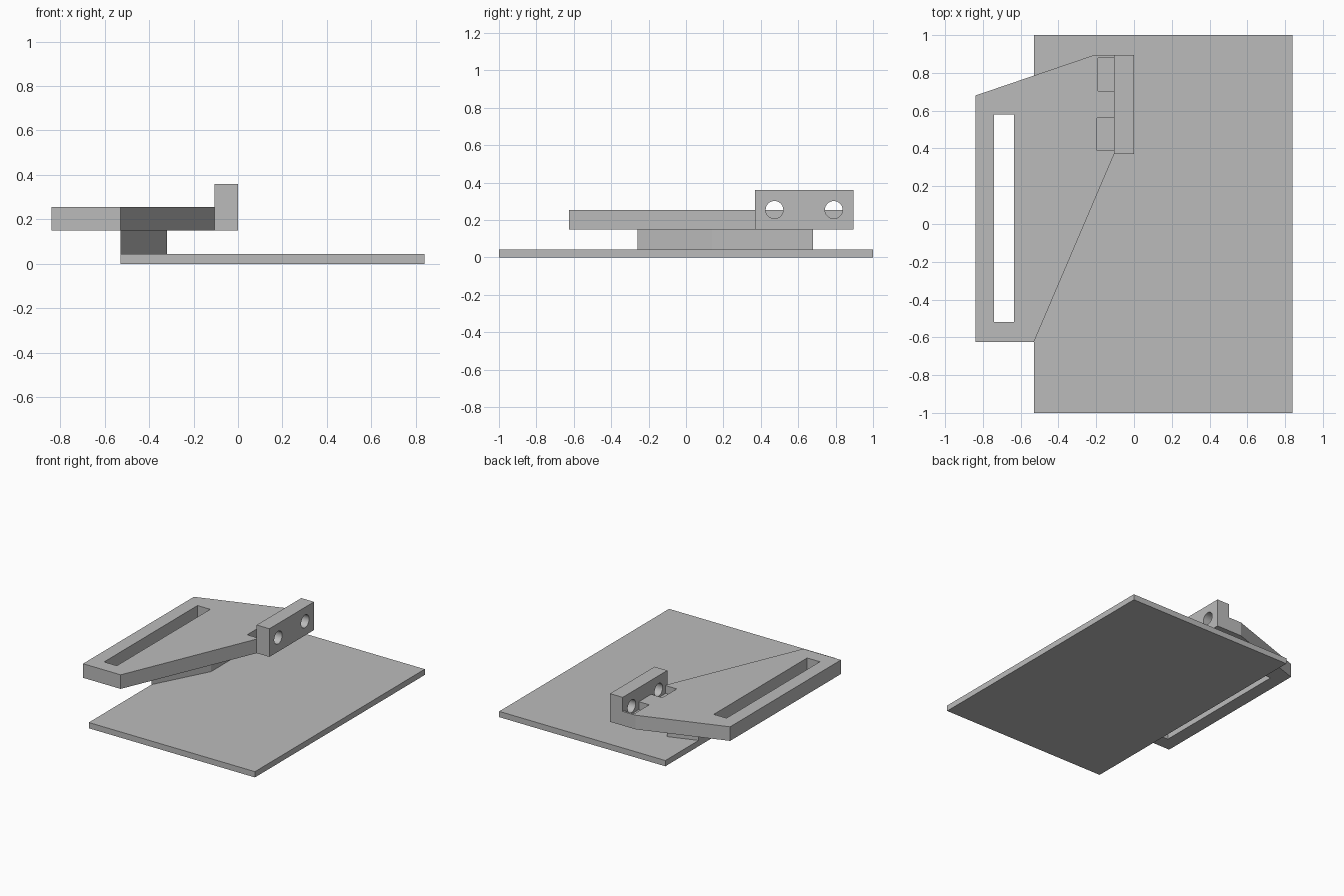
import bpy, bmesh, math
from mathutils import Matrix

cube = bpy.data.objects.get("Cube")
if cube:
    bpy.data.objects.remove(cube, do_unlink=True)

grey = bpy.data.materials.new("plain_grey")
grey.use_nodes = True
grey.diffuse_color = (0.5, 0.5, 0.5, 1)
grey.node_tree.nodes["Principled BSDF"].inputs["Base Color"].default_value = (0.5, 0.5, 0.5, 1)


def make_object(name, bm):
    bmesh.ops.recalc_face_normals(bm, faces=bm.faces)
    mesh = bpy.data.meshes.new(name)
    bm.to_mesh(mesh)
    bm.free()
    mesh.materials.append(grey)
    obj = bpy.data.objects.new(name, mesh)
    bpy.context.collection.objects.link(obj)
    return obj


def prism(name, outline, z0, z1):
    """Extrude a plan outline from z0 up to z1."""
    bm = bmesh.new()
    base = bm.faces.new([bm.verts.new((x, y, z0)) for x, y in outline])
    top = bmesh.ops.extrude_face_region(bm, geom=[base])["geom"]
    for v in top:
        if isinstance(v, bmesh.types.BMVert):
            v.co.z = z1
    return make_object(name, bm)


def box(name, x0, x1, y0, y1, z0, z1):
    return prism(name, [(x0, y0), (x1, y0), (x1, y1), (x0, y1)], z0, z1)


def cylinder_x(name, x, y, z, radius, length):
    bm = bmesh.new()
    bmesh.ops.create_cone(bm, cap_ends=True, segments=40, radius1=radius,
                          radius2=radius, depth=length,
                          matrix=Matrix.Translation((x, y, z)) @ Matrix.Rotation(math.pi / 2, 4, 'Y'))
    return make_object(name, bm)


def cut(target, cutter):
    """Subtract the cutter, then discard it."""
    cutter.hide_render = True
    mod = target.modifiers.new("cut", 'BOOLEAN')
    mod.operation = 'DIFFERENCE'
    mod.solver = 'EXACT'
    mod.object = cutter
    bpy.context.view_layer.objects.active = target
    bpy.ops.object.modifier_apply(modifier=mod.name)
    bpy.data.objects.remove(cutter, do_unlink=True)


# Thin base plate
PLATE_TOP, ARM_BOTTOM, ARM_TOP = 0.043, 0.15, 0.255
EDGE, BLOCK_X = -0.53, -0.105
box("base_plate", EDGE, 0.84, -1, 1, 0, PLATE_TOP)

# Spacer between the plate and the arm
prism("spacer", [(EDGE, -0.26), (-0.32, 0.14), (-0.32, 0.68), (EDGE, 0.608)],
      PLATE_TOP, ARM_BOTTOM)

# Tapered arm with a long slot
arm = prism("slotted_arm", [(-0.84, -0.625), (EDGE, -0.625), (BLOCK_X, 0.37),
                            (BLOCK_X, 0.895), (-0.21, 0.895), (-0.84, 0.68)],
            ARM_BOTTOM, ARM_TOP)
cut(arm, box("slot_cutter", -0.74, -0.635, -0.52, 0.58, 0, 1))

# Upright mounting block at the end of the arm
block = box("mounting_block", BLOCK_X, 0, 0.37, 0.895, ARM_BOTTOM, 0.36)

# Bolt holes through the block, each with a nut pocket in the arm
for hole_y, x0, y0, y1 in ((0.473, -0.197, 0.39, 0.56), (0.79, -0.19, 0.705, 0.88)):
    cut(arm, box("pocket_cutter", x0, -0.05, y0, y1, 0.197, 0.5))
    cut(block, cylinder_x("hole_cutter", -0.05, hole_y, ARM_TOP, 0.047, 0.4))

# Smooth the hole walls while keeping edges sharp
bpy.ops.object.select_all(action='DESELECT')
block.select_set(True)
bpy.context.view_layer.objects.active = block
bpy.ops.object.shade_smooth_by_angle(angle=math.radians(30))
